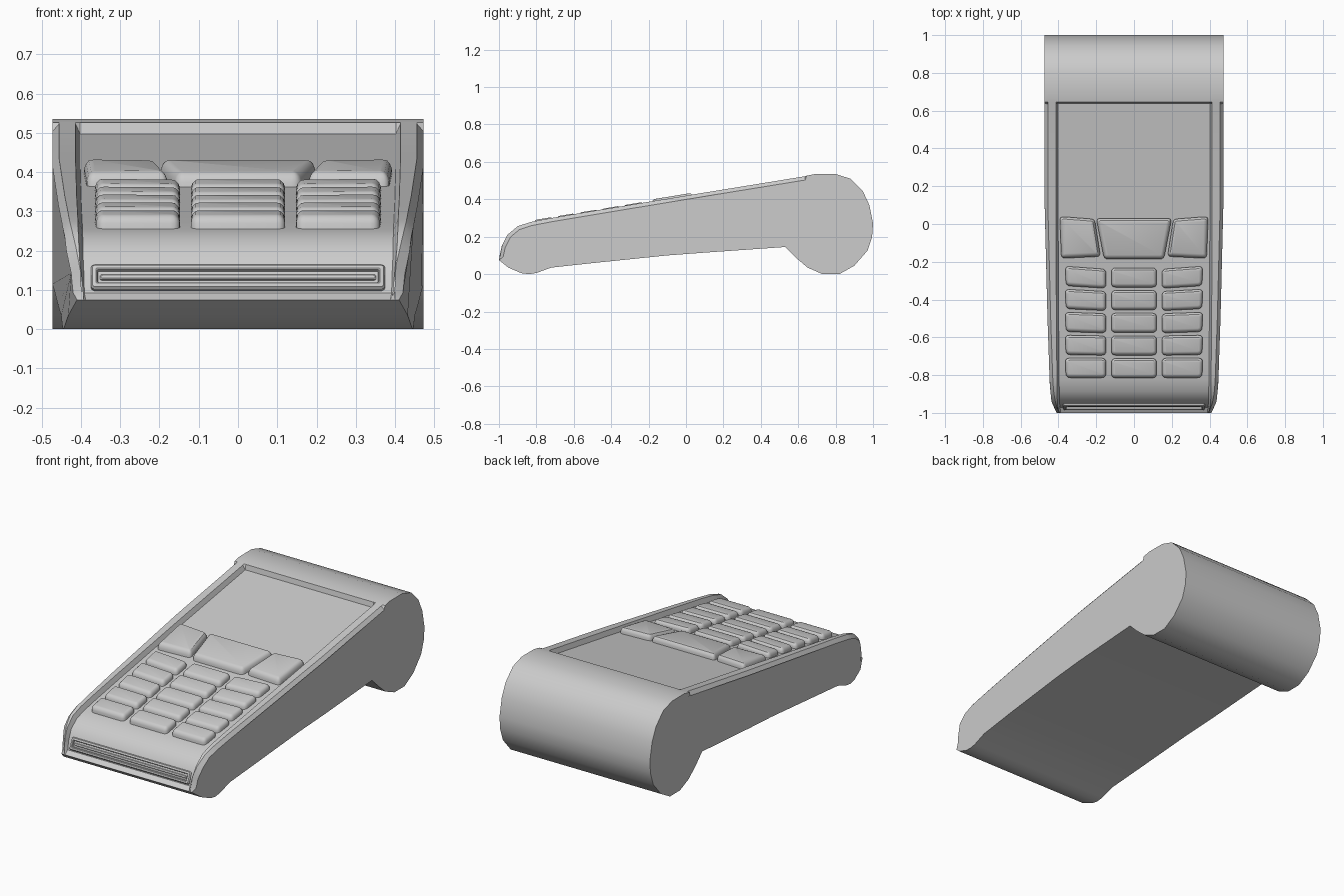
import bpy, math
from mathutils import Vector

if "Cube" in bpy.data.objects:
    bpy.data.objects.remove(bpy.data.objects["Cube"])

def lerp_table(t, y):
    if y <= t[0][0]:
        return t[0][1]
    for (a, p), (b, q) in zip(t, t[1:]):
        if y <= b:
            return p + (q - p) * (y - a) / (b - a)
    return t[-1][1]

def make(name, verts, faces, angle=32):
    me = bpy.data.meshes.new(name)
    me.from_pydata([tuple(v) for v in verts], [], faces)
    me.polygons.foreach_set("use_smooth", [True] * len(me.polygons))
    me.set_sharp_from_angle(angle=math.radians(angle))
    ob = bpy.data.objects.new(name, me)
    bpy.context.collection.objects.link(ob)
    return ob

def loft(name, rings, angle=32):
    # closed rings joined by quads, capped at both ends
    n = len(rings[0])
    faces = [(k*n + i, k*n + (i+1) % n, (k+1)*n + (i+1) % n, (k+1)*n + i)
             for k in range(len(rings) - 1) for i in range(n)]
    last = (len(rings) - 1) * n
    faces += [tuple(reversed(range(n))), tuple(range(last, last + n))]
    return make(name, [v for r in rings for v in r], faces, angle)

# Side profile (y, z): sunken top line, then paper roller and underside
top = [(-.997, .097), (-.985, .15), (-.955, .21), (-.90, .256), (-.83, .279),
       (-.72, .30), (-.5, .337), (.1, .436), (.635, .523)]
rest = [(.645, .526), (.69, .535), (.80, .535), (.88, .51), (.945, .445),
        (.98, .37), (1.0, .27), (.995, .20), (.97, .125), (.90, .045),
        (.82, 0), (.73, 0), (.65, .035), (.585, .09), (.53, .145),
        (.1, .115), (-.1, .1), (-.5, .059), (-.72, .035), (-.80, .006),
        (-.84, 0), (-.88, .005), (-.95, .035), (-1, .075)]
profile = top + rest
half_w = [(-1, .41), (-.94, .437), (-.85, .446), (-.5, .458), (.1, .473), (1, .473)]
recess_w = [(-1, .388), (-.94, .395), (-.5, .399), (.1, .402), (1, .402)]

def sunk(depth):
    out = []
    for i, p in enumerate(profile):
        p = Vector(p)
        if i < len(top):
            t = (Vector(profile[i+1]) - Vector(profile[i-1])).normalized()
            p = p + depth * Vector((t.y, -t.x))
        out.append(p)
    return out

def ring(depth, width, side):
    return [(side * width(p.x), p.x, p.y) for p in sunk(depth)]

# Body: side wall, chamfer, rim and sunken face, mirrored across x
steps = [(.02, lambda y: lerp_table(half_w, y)),
         (0, lambda y: lerp_table(half_w, y) - .017),
         (0, lambda y: lerp_table(recess_w, y) + .012),
         (.026, lambda y: lerp_table(recess_w, y))]
rings = [ring(d, w, -1) for d, w in steps] + [ring(d, w, 1) for d, w in reversed(steps)]
loft("terminal_body", rings, 30)

# Rounded, correctly inset outline of a convex quad
def outline(quad, inset, radius, seg=4):
    q = [Vector(p) for p in quad]
    pts = []
    for i in range(4):
        u = (q[i-1] - q[i]).normalized()
        v = (q[(i+1) % 4] - q[i]).normalized()
        c = q[i] + (u + v) * inset / abs(u.cross(v))
        r = max(radius - inset, .004)
        for k in range(seg + 1):
            t = k / seg
            pts.append(c + u * r * (1-t)**2 + v * r * t**2)
    return pts

def plate(name, quad, levels, place, radius):
    return loft(name, [[place(p, h) for p in outline(quad, d, radius)]
                       for d, h in levels])

def on_face(p, h):
    return (p.x, p.y, .30 + (p.y + .72) * .165 - .0265 + h)

key_levels = [(0, -.01), (0, .012), (.004, .022), (.011, .029), (.019, .031)]

# Number keys: five rows, outer keys slightly skewed toward the top
for row in range(5):
    y = -.28 - .12 * row
    s = .013 * (1 - row / 4)
    plate(f"key_{row + 1}_middle",
          [(-.12, y-.055), (.12, y-.055), (.12, y+.048), (-.12, y+.048)],
          key_levels, on_face, .024)
    for side, label in ((-1, "left"), (1, "right")):
        quad = [(side*.148, y-.054-s*.5), (side*.36, y-.054+s*.5),
                (side*.365, y+.05+s*.5), (side*.148, y+.05-s*.7)]
        plate(f"key_{row + 1}_{label}", quad if side > 0 else quad[::-1],
              key_levels, on_face, .024)

# Function keys under the screen
fn_levels = [(0, -.01), (0, .013), (.005, .026), (.012, .034), (.022, .037)]
plate("function_key_middle", [(-.158, -.186), (.158, -.186), (.2, .03), (-.2, .03)],
      fn_levels, on_face, .022)
for side, label in ((-1, "left"), (1, "right")):
    quad = [(side*.177, -.172), (side*.385, -.182), (side*.393, .04), (side*.208, .026)]
    plate(f"function_key_{label}", quad if side > 0 else quad[::-1],
          fn_levels, on_face, .022)

# Card slot on the curved front: raised frame, groove and inner bar
up = Vector((0, .028, .062)).normalized()
out = Vector((0, -up.z, up.y))

def on_front(p, h):
    return Vector((p.x, -.962, .131)) + up * p.y + out * h

def rect(w, h, cy=0):
    return [(-w, cy-h), (w, cy-h), (w, cy+h), (-w, cy+h)]

plate("card_slot_frame", rect(.375, .034),
      [(0, -.02), (0, .006), (.004, .012), (.013, .014), (.016, .012), (.019, -.004)],
      on_front, .012)
plate("card_slot_bar", rect(.352, .007),
      [(0, -.01), (0, .004), (.003, .007)], on_front, .006)
